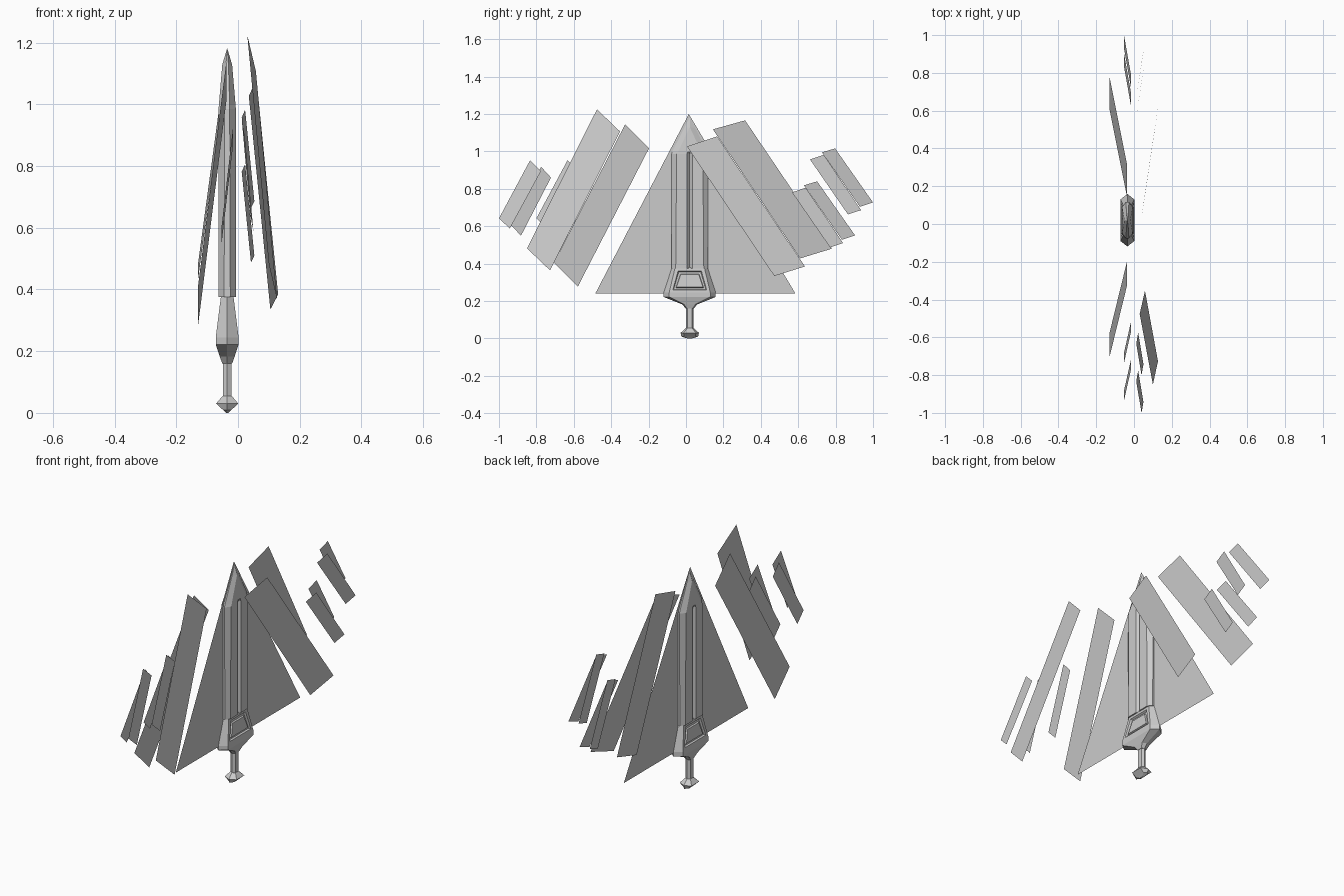
import bpy, bmesh

if "Cube" in bpy.data.objects:
    bpy.data.objects.remove(bpy.data.objects["Cube"])

CX, CY = -0.035, 0.02          # sword axis


def finish(name, bm):
    bmesh.ops.remove_doubles(bm, verts=bm.verts, dist=1e-5)
    mesh = bpy.data.meshes.new(name)
    bm.to_mesh(mesh)
    bm.free()
    obj = bpy.data.objects.new(name, mesh)
    bpy.context.collection.objects.link(obj)
    return obj


def loft(rings):
    """Skin a stack of (z, outline) rings around the sword axis and cap the ends."""
    bm = bmesh.new()
    rows = [[bm.verts.new((CX + x, CY + y, z)) for x, y in pts] for z, pts in rings]
    n = len(rows[0])
    for a, b in zip(rows, rows[1:]):
        for i in range(n):
            j = (i + 1) % n
            bm.faces.new((a[i], a[j], b[j], b[i]))
    bm.faces.new(rows[0][::-1])
    bm.faces.new(rows[-1])
    return bm


def hexagon(tip, flat, hx):
    return [(0, -tip), (hx, -flat), (hx, flat), (0, tip), (-hx, flat), (-hx, -flat)]


def blade_section(edge, edge_x, shoulder, hx, groove, groove_x):
    quarter = [(edge_x, edge), (hx, shoulder), (hx, groove)]
    right = [(x, -y) for x, y in quarter] + [(groove_x, 0)] + quarter[::-1]
    return right + [(-x, -y) for x, y in right]


def plate(name, corners):
    """Thin single-sided plate from (x, y, z) corners, facing +x."""
    bm = bmesh.new()
    f = bm.faces.new([bm.verts.new(c) for c in corners])
    f.normal_update()
    if f.normal.x < 0:
        f.normal_flip()
    finish(name, bm)


# Pommel, grip
finish("pommel", loft([(0.0, hexagon(0.012, 0.008, 0.004)),
                       (0.01, hexagon(0.045, 0.03, 0.014)),
                       (0.03, hexagon(0.049, 0.033, 0.036)),
                       (0.055, hexagon(0.022, 0.013, 0.015))]))
finish("grip", loft([(0.04, hexagon(0.021, 0.013, 0.014)),
                     (0.2, hexagon(0.021, 0.013, 0.014))]))

# Guard with a recessed, re-raised panel on both broad faces
bm = loft([(0.16, hexagon(0.022, 0.015, 0.016)),
           (0.182, hexagon(0.04, 0.03, 0.024)),
           (0.222, hexagon(0.139, 0.11, 0.037)),
           (0.245, hexagon(0.139, 0.11, 0.037)),
           (0.38, hexagon(0.095, 0.078, 0.02))])
bm.normal_update()
panels = [f for f in bm.faces
          if abs(f.normal.x) > 0.9 and f.calc_center_median().z > 0.28]
for thickness, depth in ((0.025, 0), (0.006, -0.01), (0.014, 0), (0.004, 0.008)):
    bmesh.ops.inset_individual(bm, faces=panels, thickness=thickness, depth=depth)
finish("guard", bm)

# Blade with bevelled edges, central groove and faceted point
finish("blade", loft([(0.375, blade_section(0.097, 0.01, 0.075, 0.028, 0.014, 0.012)),
                      (0.985, blade_section(0.097, 0.008, 0.07, 0.028, 0.014, 0.012)),
                      (0.998, blade_section(0.094, 0.008, 0.062, 0.027, 0.012, 0.027)),
                      (1.128, blade_section(0.028, 0.004, 0.001, 0.016, 0.0005, 0.016)),
                      (1.182, blade_section(0, 0, 0, 0, 0, 0))]))

# Triangular backing sheet through the blade
plate("backing_sheet", [(CX, -0.485, 0.24), (CX, 0.585, 0.24), (CX, 0.015, 1.2)])

# Long feather plates, two per side
plate("feather_left_inner", [(-0.037, -0.326, 1.144), (-0.037, -0.198, 1.016),
                             (-0.13, -0.578, 0.278), (-0.13, -0.706, 0.406)])
plate("feather_left_outer", [(0.03, -0.476, 1.225), (0.058, -0.353, 1.107),
                             (0.127, -0.727, 0.364), (0.1, -0.85, 0.482)])
plate("feather_right_inner", [(0.035, 0.005, 1.027), (0.06, 0.166, 1.08),
                              (0.13, 0.636, 0.385), (0.105, 0.472, 0.334)])
plate("feather_right_outer", [(-0.037, 0.144, 1.118), (-0.037, 0.316, 1.166),
                              (-0.13, 0.78, 0.48), (-0.13, 0.61, 0.428)])

# Short feather plates, each repeated once with an offset
short = {
    "short_feather_left_a": ([(0.012, -0.834, 0.952), (0.022, -0.775, 0.895),
                              (0.05, -0.942, 0.588), (0.04, -1.0, 0.642)], (0.2, 0)),
    "short_feather_left_b": ([(-0.017, -0.775, 0.918), (-0.017, -0.722, 0.86),
                              (-0.053, -0.882, 0.55), (-0.053, -0.936, 0.605)], (0.2, 0)),
    "short_feather_right_a": ([(-0.017, 0.727, 0.995), (-0.017, 0.797, 1.016),
                               (-0.053, 1.0, 0.727), (-0.053, 0.93, 0.704)], (-0.096, -0.176)),
    "short_feather_right_b": ([(0.012, 0.663, 0.957), (0.023, 0.736, 0.982),
                               (0.053, 0.936, 0.686), (0.042, 0.866, 0.663)], (-0.096, -0.176)),
}
for name, (corners, (dy, dz)) in short.items():
    for k in (0, 1):
        plate(f"{name}_{k + 1}", [(x, y + k * dy, z + k * dz) for x, y, z in corners])
